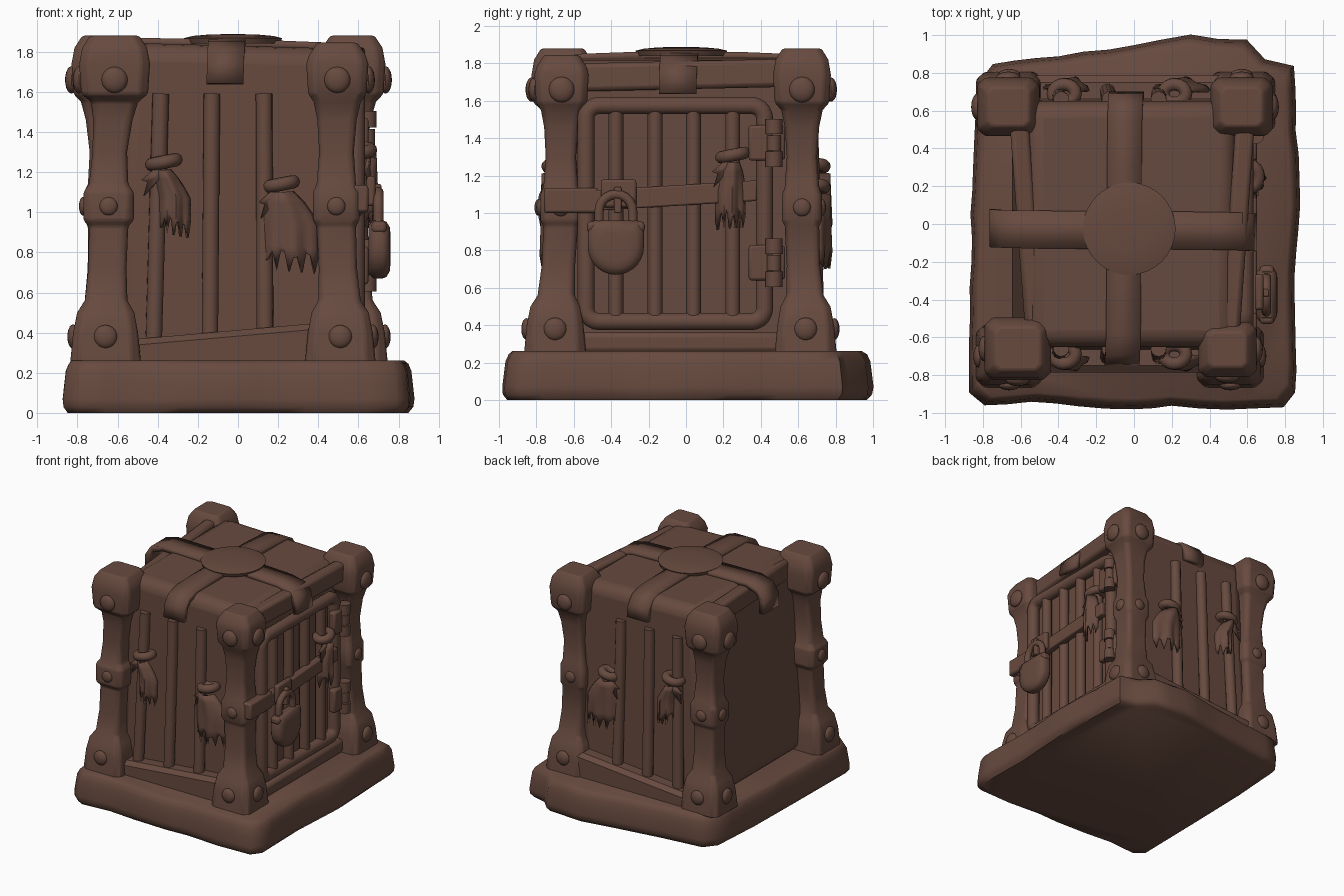
import bpy, bmesh, math, random
from mathutils import Vector, Matrix

if "Cube" in bpy.data.objects:
    bpy.data.objects.remove(bpy.data.objects["Cube"])

random.seed(4)
brown = bpy.data.materials.new("dark brown")
brown.diffuse_color = (0.135, 0.068, 0.049, 1)
brown.use_nodes = True
brown.node_tree.nodes["Principled BSDF"].inputs["Base Color"].default_value = brown.diffuse_color


def finish(name, bm, bevel=0, segments=2, thick=0, angle=35):
    bmesh.ops.recalc_face_normals(bm, faces=bm.faces)
    me = bpy.data.meshes.new(name)
    bm.to_mesh(me)
    bm.free()
    ob = bpy.data.objects.new(name, me)
    bpy.context.collection.objects.link(ob)
    me.materials.append(brown)
    if thick:
        m = ob.modifiers.new("thickness", 'SOLIDIFY')
        m.thickness, m.offset = thick, 0
    if bevel:
        m = ob.modifiers.new("bevel", 'BEVEL')
        m.width, m.segments, m.limit_method = bevel, segments, 'ANGLE'
    bpy.ops.object.select_all(action='DESELECT')
    ob.select_set(True)
    bpy.context.view_layer.objects.active = ob
    bpy.ops.object.shade_smooth_by_angle(angle=math.radians(angle))
    return ob


def loft(name, rings, **kw):
    bm = bmesh.new()
    rows = [[bm.verts.new(p) for p in r] for r in rings]
    n = len(rows[0])
    for a, b in zip(rows, rows[1:]):
        for i in range(n):
            bm.faces.new((a[i], a[(i + 1) % n], b[(i + 1) % n], b[i]))
    bm.faces.new(rows[0][::-1])
    bm.faces.new(rows[-1])
    return finish(name, bm, **kw)


def box(name, lo, hi, bevel=0.015):
    bm = bmesh.new()
    c, s = [(a + b) / 2 for a, b in zip(lo, hi)], [b - a for a, b in zip(lo, hi)]
    bmesh.ops.create_cube(bm, size=1, matrix=Matrix.Translation(c) @ Matrix.Diagonal((*s, 1)))
    return finish(name, bm, bevel=bevel)


def rod(name, a, b, r, n=12):
    a, b = Vector(a), Vector(b)
    bm = bmesh.new()
    mat = Matrix.Translation((a + b) / 2) @ (b - a).to_track_quat('Z', 'Y').to_matrix().to_4x4()
    bmesh.ops.create_cone(bm, cap_ends=True, segments=n, radius1=r, radius2=r,
                          depth=(b - a).length, matrix=mat)
    return finish(name, bm)


def ball(name, c, r):
    bm = bmesh.new()
    bmesh.ops.create_uvsphere(bm, u_segments=16, v_segments=10, radius=1,
                              matrix=Matrix.Translation(c) @ Matrix.Diagonal((*r, 1)))
    return finish(name, bm)


def tube(name, pts, r, cyclic=False):
    cu = bpy.data.curves.new(name, 'CURVE')
    cu.dimensions, cu.bevel_depth, cu.bevel_resolution, cu.use_fill_caps = '3D', r, 3, True
    sp = cu.splines.new('POLY')
    sp.points.add(len(pts) - 1)
    for p, q in zip(sp.points, pts):
        p.co = (*q, 1)
    sp.use_cyclic_u, sp.use_smooth = cyclic, True
    cu.materials.append(brown)
    ob = bpy.data.objects.new(name, cu)
    bpy.context.collection.objects.link(ob)


# Rough stone-like base slab, chipped along its edges
outline = [(-.88, -.9), (-.8, -.97), (-.55, -.95), (-.3, -.97), (0, -.98), (.2, -.97), (.5, -.99),
           (.8, -.98), (.86, -.9), (.85, -.4), (.88, .1), (.865, .5), (.85, .84), (.7, .88),
           (.6, .98), (.3, 1), (0, .95), (-.4, .89), (-.75, .85), (-.83, .75), (-.86, .3), (-.87, -.2)]
edge = []
for p, q in zip(outline, outline[1:] + outline[:1]):
    n = max(1, round(math.dist(p, q) / .13))
    edge += [(p[0] + (q[0] - p[0]) * k / n, p[1] + (q[1] - p[1]) * k / n) for k in range(n)]
chip = [random.uniform(-.012, .004) for _ in edge]
loft("base", [[(x * (s + c * k), y * (s + c * k), z) for (x, y), c in zip(edge, chip)]
              for s, z, k in ((.965, 0, 0), (.993, .03, .5), (1, .07, 1), (.99, .15, 1),
                              (.982, .21, 1), (.965, .245, 1), (.94, .262, 0))], angle=50)

# Covered inner body with rounded roof edges
def rect(x0, x1, y, zl, zr):
    return [(x0, -y, zl), (x1, -y, zr), (x1, y, zr), (x0, y, zl)]
loft("covered_body", [rect(-.65, .51, .67, .25, .25), rect(-.59, .53, .655, 1.3, 1.3),
                      rect(-.57, .54, .65, 1.845, 1.815)], bevel=.09, segments=4)

# Corner posts: foot, waist collar and head along one shaft
def post(name, foot, mid, top, head_z, head, collar):
    prof = [(.25, .18, 0), (.40, .165, 0), (.50, .145, .05), (.56, .108, .2), (.72, .097, .6),
            (.93, .1, 1), (.96, collar, 1), (1.1, collar, 1), (1.14, .1, 1), (1.3, .088, 1.2),
            (1.46, .1, 1.7), (1.55, .12, 2), (1.59, head - .01, 2), (1.74, head, 2),
            (head_z - .06, head - .015, 2), (head_z, head - .055, 2)]
    rings = []
    f, m, t = Vector(foot), Vector(mid), Vector(top)
    for z, h, k in prof:
        c = f.lerp(m, k) if k <= 1 else m.lerp(t, k - 1)
        q = h * .76
        rings.append([(c.x + a * .98, c.y + b * .92, z) for a, b in
                      ((h, -q), (h, q), (q, h), (-q, h), (-h, q), (-h, -q), (-q, -h), (q, -h))])
    loft(name, rings, bevel=.012, angle=40)
    # Domed rivets on the two outward faces
    sx, sy = math.copysign(1, foot[0]), math.copysign(1, foot[1])
    for c, z, h, r in ((f, .38, .165, .058), (m, 1.03, collar, .045), (t, 1.66, head, .065)):
        ball(name + "_rivet", (c.x + sx * h * .98, c.y, z), (r * .5, r * 1.05, r * 1.05))
        ball(name + "_rivet", (c.x, c.y + sy * h * .92, z), (r, r * .5, r))

post("front_left_post", (-.66, -.70), (-.645, -.67), (-.615, -.66), 1.88, .18, .128)
post("front_right_post", (.51, -.70), (.49, -.67), (.495, -.665), 1.845, .158, .118)
post("back_left_post", (-.66, .64), (-.65, .62), (-.665, .62), 1.88, .168, .12)
post("back_right_post", (.57, .64), (.55, .62), (.57, .62), 1.88, .168, .115)

# Bottom and top rails
for s, side in ((-1, "front"), (1, "back")):
    loft(side + "_bottom_rail",
         [[(x, s * .62, .25), (x, s * .785, .25), (x, s * .785, z - .03), (x, s * .75, z), (x, s * .62, z)]
          for x, z in ((-.6, .36), (.48, .455))])
box("right_bottom_rail", (.46, -.62, .25), (.62, .6, .365), .03)
for side, sx, x0, x1, lo, hi in (("right", 1, .51, .59, 1.65, 1.80), ("left", -1, -.525, -.61, 1.66, 1.82)):
    loft(side + "_top_rail", [[(x - .05, y, lo + d), (x + .05, y, lo + d), (x + .05, y, hi + d), (x - .05, y, hi + d)]
                              for x, y, d in ((x0, -.58, 0), (x1, .56, .025))], bevel=.025)

# Torn cloth tied around a bar; f maps sideways, outward, up to world
def cloth(name, f, w, length, lean):
    bm = bmesh.new()
    cols, rows = 15, 7
    grid = []
    for j in range(rows):
        t = j / (rows - 1)
        row = []
        for i in range(cols):
            u = i / (cols - 1) * 2 - 1
            half = w * (.4 + .6 * min(1, t * 2.2) ** .7)
            z = -length * t * (.86 + .1 * lean / max(w, .01) * u)
            if j == rows - 1:
                z -= (.18 if i % 3 == 1 else random.uniform(-.1, .03)) * length
            out = .05 + .065 * (1 - u * u) + .012 * math.sin(u * 9) * t
            row.append(bm.verts.new(f(u * half + lean * min(1, t * 2), out, z)))
        grid.append(row)
    for a, b in zip(grid, grid[1:]):
        for i in range(cols - 1):
            bm.faces.new((a[i], a[i + 1], b[i + 1], b[i]))
    finish(name, bm, thick=.016, angle=50)
    ring = [f(.06 * math.cos(a), .04 + .05 * math.sin(a), .04 + .012 * math.cos(a))
            for a in [k * math.tau / 16 for k in range(16)]]
    tube(name + "_knot", ring, .034, True)
    # Loose end beside the knot
    bm = bmesh.new()
    bm.faces.new([bm.verts.new(f(*p)) for p in
                  ((-.03, .08, .02), (-.11, .07, -.05), (-.08, .07, -.06), (-.1, .08, -.13), (0, .09, -.02))])
    finish(name + "_tail", bm, thick=.016)

# Bars and cloths on the front and back
for s, side in ((-1, "front"), (1, "back")):
    for x0, x1, z0 in ((-.42, -.385, .36), (-.14, -.13, .39), (.135, .13, .4)):
        rod(side + "_bar", (x0, s * .70, z0), (x1, s * .66, 1.59), .042)
    for x, z, w, l, lean in ((-.37, 1.21, .078, .31, .05), (.215, 1.1, .145, .38, .04)):
        cloth(side + "_cloth", lambda u, o, v, x=x, z=z, s=s: (x + u, s * (.65 + o), z + v), w, l, lean)

# Barred door on the right side
def rounded(y0, y1, z0, z1, r, x):
    return [(x, cy + r * math.cos(math.radians(a)), cz + r * math.sin(math.radians(a)))
            for cy, cz, a0 in ((y1 - r, z1 - r, 0), (y0 + r, z1 - r, 90),
                               (y0 + r, z0 + r, 180), (y1 - r, z0 + r, 270))
            for a in range(a0, a0 + 91, 18)]
tube("door_frame", rounded(-.535, .42, .42, 1.575, .07, .585), .048, True)
for y in (-.375, -.165, .04, .25):
    rod("door_bar", (.58, y, .42), (.58, y, 1.57), .04)
loft("door_crossbar", [[(x, y, z + d) for x, d in ((.59, -.055), (.65, -.055), (.65, .055), (.59, .055))]
                       for y, z in ((-.6, 1.06), (.38, 1.12))], bevel=.01)
box("crossbar_socket", (.50, -.76, 1.0), (.65, -.47, 1.135))

# Hinges
for z in (1.375, .735):
    box("hinge_plate", (.59, .335, z - .095), (.65, .46, z + .095))
    box("hinge_post_plate", (.58, .46, z - .09), (.64, .53, z + .09))
    for d in (-.088, 0, .088):
        rod("hinge_barrel", (.645, .47, z + d - .041), (.645, .47, z + d + .041), .046 if d else .038)

# Padlock with hasp and shackle
box("hasp_plate", (.64, -.455, 1.03), (.685, -.265, 1.18))
box("hasp_loop", (.67, -.385, 1.0), (.715, -.345, 1.14), .008)
arch = [(.70, -.375 + .09 * math.cos(a), 1.01 + .09 * math.sin(a))
        for a in [math.pi * k / 10 for k in range(11)]]
tube("shackle", [(.70, -.285, .92)] + arch + [(.70, -.465, .92)], .026)
body = [(-.375 + .15 * math.cos(a), .82 + .15 * math.sin(a))
        for a in [math.pi + math.pi * k / 14 for k in range(15)]] + [(-.225, .91), (-.255, .96), (-.495, .96), (-.525, .91)]
loft("padlock_body", [[(x, -.375 + (y + .375) * s, .82 + (z - .82) * s) for y, z in body]
                      for x, s in ((.65, .82), (.67, .97), (.685, 1), (.72, 1), (.74, .95), (.757, .75), (.76, .5))], angle=50)
box("padlock_band", (.665, -.53, .895), (.742, -.22, .955), .02)
cloth("door_cloth", lambda u, o, v: (.57 + o, .25 + u, 1.27 + v), .075, .34, -.015)

# Roof straps crossing under a domed disc
def strap(name, path, f, c0, c1, half):
    bm = bmesh.new()
    rows = []
    for i, (s, z) in enumerate(path):
        c = c0 + (c1 - c0) * i / (len(path) - 1)
        rows.append([bm.verts.new(f(s, c - half, z)), bm.verts.new(f(s, c + half, z))])
    for a, b in zip(rows, rows[1:]):
        bm.faces.new((a[0], a[1], b[1], b[0]))
    finish(name, bm, thick=.042)

strap("side_to_side_strap", [(-.745, 1.65), (-.745, 1.75), (-.70, 1.82), (-.6, 1.85), (-.3, 1.845), (.2, 1.835),
                             (.45, 1.825), (.56, 1.80), (.61, 1.75), (.63, 1.64)],
      lambda s, c, z: (s, c, z), -.02, -.045, .1)
strap("front_to_back_strap", [(-.73, 1.64), (-.72, 1.74), (-.68, 1.80), (-.58, 1.83), (-.3, 1.84), (.3, 1.84),
                              (.55, 1.83), (.63, 1.80), (.67, 1.74), (.68, 1.65)],
      lambda s, c, z: (c, s, z), -.065, -.04, .092)
loft("roof_disc", [[(-.025 + r * math.cos(a), -.025 + r * math.sin(a), z)
                    for a in [k * math.tau / 32 for k in range(32)]]
                   for r, z in ((.235, 1.84), (.245, 1.868), (.2, 1.879), (.12, 1.886), (.03, 1.888))])
